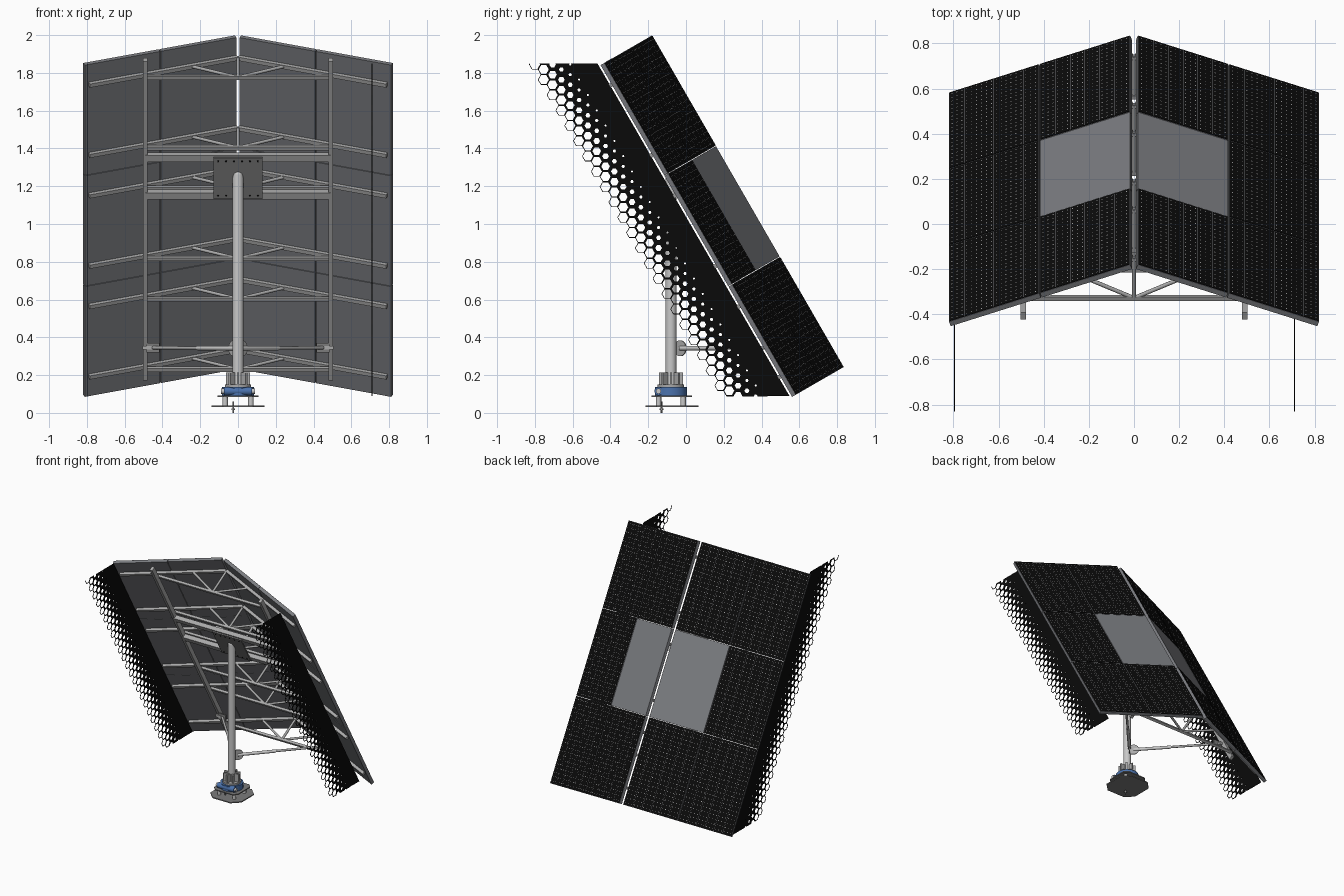
import bpy, bmesh
from math import radians, sin, cos, pi
from mathutils import Matrix, Vector

if "Cube" in bpy.data.objects:
    bpy.data.objects.remove(bpy.data.objects["Cube"])


def material(name, r, g, b):
    m = bpy.data.materials.new(name)
    m.use_nodes = True
    m.diffuse_color = (r, g, b, 1)
    bsdf = m.node_tree.nodes["Principled BSDF"]
    bsdf.inputs["Base Color"].default_value = (r, g, b, 1)
    bsdf.inputs["Roughness"].default_value = 0.6
    return m


BLACK = material("cell black", 0.003, 0.003, 0.003)
WHITE = material("contact white", 0.7, 0.7, 0.7)
GREY = material("panel grey", 0.2, 0.205, 0.22)
LIGHT = material("galvanised light", 0.58, 0.58, 0.58)
STEEL = material("frame steel", 0.4, 0.4, 0.4)
DARK = material("dark steel", 0.2, 0.2, 0.2)
BLUE = material("drive blue", 0.07, 0.17, 0.42)

WORLD = Matrix.Identity(4)
rounded = []


def finish(name, bm, mat, matrix=WORLD):
    mesh = bpy.data.meshes.new(name)
    bm.to_mesh(mesh)
    bm.free()
    mesh.materials.append(mat)
    ob = bpy.data.objects.new(name, mesh)
    ob.matrix_world = matrix
    bpy.context.collection.objects.link(ob)
    return ob


def box(name, centre, size, mat, matrix=WORLD):
    bm = bmesh.new()
    bmesh.ops.create_cube(bm, size=1)
    bmesh.ops.scale(bm, vec=size, verts=bm.verts)
    bmesh.ops.translate(bm, vec=centre, verts=bm.verts)
    return finish(name, bm, mat, matrix)


def rod(name, a, b, r, mat, matrix=WORLD, sides=20):
    a, b = Vector(a), Vector(b)
    d = b - a
    bm = bmesh.new()
    bmesh.ops.create_cone(bm, cap_ends=True, segments=sides, radius1=r, radius2=r, depth=d.length)
    turn = Vector((0, 0, 1)).rotation_difference(d).to_matrix().to_4x4()
    bmesh.ops.transform(bm, matrix=Matrix.Translation((a + b) / 2) @ turn, verts=bm.verts)
    ob = finish(name, bm, mat, matrix)
    rounded.append(ob)
    return ob


# Tilted array frame: x across, y down the slope, z out of the sunny side
TILT = radians(60)
ARRAY = Matrix.Translation((0, -0.18, 2.0)) @ Matrix.Rotation(-TILT, 4, "X")
WING_ANGLE = radians(20)
PANEL_W, PANEL_L = 0.429, 0.677
CELL_W, CELL_L = 0.0695, 0.0665
purlin_rows = [row * PANEL_L + off for row in range(3) for off in (0.12, 0.55)]


def quad(bm, x, y, w, l, h):
    bm.faces.new([bm.verts.new((x + i * w / 2, y + j * l / 2, h))
                  for i, j in ((-1, -1), (1, -1), (1, 1), (-1, 1))])


def solar_panel(label, side, col, row, matrix):
    cx, cy = side * (col + 0.5) * PANEL_W, (row + 0.5) * PANEL_L
    box(label + "_panel_body", (cx, cy, -0.012), (PANEL_W - 0.004, PANEL_L - 0.003, 0.024), GREY, matrix)
    if row == 1 and col == 0:
        return
    box(label + "_cell_sheet", (cx, cy, 0.001), (PANEL_W - 0.01, PANEL_L - 0.008, 0.003), BLACK, matrix)
    # White contact dots and fine grey cell gaps
    dots, gaps = bmesh.new(), bmesh.new()
    for i in range(18):
        for j in range(20):
            quad(dots, cx + (i - 8.5) * CELL_W / 3, cy + (j - 9.5) * CELL_L / 2, 0.004, 0.005, 0.0032)
    for i in range(-2, 3):
        quad(gaps, cx + i * CELL_W, cy, 0.0015, PANEL_L - 0.012, 0.003)
    finish(label + "_contact_dots", dots, WHITE, matrix)
    finish(label + "_cell_gaps", gaps, GREY, matrix)


for side, word in ((1, "left"), (-1, "right")):
    wing = ARRAY @ Matrix.Translation((side * 0.015, 0, 0)) @ Matrix.Rotation(side * WING_ANGLE, 4, "Y")
    for row in range(3):
        for col in range(2):
            solar_panel(f"{word}_{row}_{col}", side, col, row, wing)
    # Purlins behind each wing
    for v in purlin_rows:
        box(word + "_purlin", (side * 0.418, v, -0.036), (0.835, 0.022, 0.022), STEEL, wing)
    # Rafter
    box(word + "_rafter", (side * 0.49, 0.975, -0.263), (0.024, 1.95, 0.036), STEEL, ARRAY)

# Trusses tying the wings together
for v in purlin_rows:
    box("cross_tube", (0, v, -0.24), (0.98, 0.02, 0.02), STEEL, ARRAY)
    rod("king_post", (0, v, -0.24), (0, v, -0.03), 0.009, STEEL, ARRAY, 12)
    for side in (1, -1):
        rod("truss_diagonal", (0, v, -0.24), (side * 0.24, v, -0.125), 0.009, STEEL, ARRAY, 12)

# Main beams and mounting plate
for v in (0.592, 0.82):
    box("main_beam", (0, v, -0.268), (0.98, 0.04, 0.035), STEEL, ARRAY)
box("mount_plate", (0, 0.705, -0.292), (0.26, 0.25, 0.01), DARK, ARRAY)
for v in (0.6, 0.81):
    for i in range(6):
        x = (i - 2.5) * 0.042
        rod("mount_bolt", (x, v, -0.3), (x, v, -0.295), 0.005, BLACK, ARRAY, 8)

# Mast with domed top
MY = -0.08
rod("mast", (0, MY, 0.13), (0, MY, 1.26), 0.029, LIGHT, sides=32)
bm = bmesh.new()
bmesh.ops.create_uvsphere(bm, u_segments=32, v_segments=12, radius=0.029)
bmesh.ops.translate(bm, vec=(0, MY, 1.26), verts=bm.verts)
rounded.append(finish("mast_cap", bm, LIGHT))

# Tilt struts with round brackets at the mast and plates at the rafters
for side in (1, -1):
    start, end = Vector((side * 0.02, -0.03, 0.342)), Vector((side * 0.45, 0.44, 0.345))
    along = (end - start).normalized()
    normal = along.cross(Vector((0, 0, 1))) * 0.004
    rod("strut", start, end, 0.009, STEEL)
    rod("strut_sleeve", start, start.lerp(end, 0.45), 0.012, LIGHT)
    rod("strut_bracket", start - normal, start + normal, 0.042, STEEL, sides=24)
    box("strut_end_plate", end, (0.07, 0.012, 0.05), DARK)
    box("strut_end_link", end + Vector((side * 0.03, 0.01, 0)), (0.05, 0.04, 0.02), STEEL)


# Perforated side screens, hexagonal holes shrinking toward the panels
def side_screen(name, x):
    pitch = 0.054
    holes = (0.88, 0.86, 0.74, 0.57, 0.42, 0.29, 0.19)
    bm = bmesh.new()

    def ring(y, z, r):
        return [bm.verts.new((x, y + r * cos(k * pi / 3), z + r * sin(k * pi / 3))) for k in range(6)]

    for i in range(34):
        for j in range(-1, 36):
            y = -0.80 + i * pitch * sin(TILT)
            z = 1.845 - (j + 0.5 * (i % 2)) * pitch
            t = (y + 0.83) * sin(TILT) + (z - 1.85) * cos(TILT)
            if not 0.015 < t < 0.42:
                continue
            k = round((t - 0.0235) / (pitch / 2))
            outer = ring(y, z, pitch / 3 ** 0.5)
            if k < len(holes):
                inner = ring(y, z, pitch / 3 ** 0.5 * holes[k])
                for a in range(6):
                    b = (a + 1) % 6
                    bm.faces.new((outer[a], outer[b], inner[b], inner[a]))
            else:
                bm.faces.new(outer)
    bmesh.ops.remove_doubles(bm, verts=bm.verts, dist=0.0005)
    inner_edge = ARRAY @ Vector((0, 0, -0.325))
    for co, no in (((0, 0, 1.85), (0, 0, 1)), ((0, 0, 0.09), (0, 0, -1)),
                   (inner_edge, (0, sin(TILT), cos(TILT)))):
        bmesh.ops.bisect_plane(bm, geom=bm.verts[:] + bm.edges[:] + bm.faces[:],
                               plane_co=co, plane_no=no, clear_outer=True)
    ob = finish(name, bm, BLACK)
    mod = ob.modifiers.new("thickness", "SOLIDIFY")
    mod.thickness, mod.offset = 0.004, 0


side_screen("left_screen", 0.71)
side_screen("right_screen", -0.795)


# Base plates with cut corners
def base_plate(name, z, half, cut, mat):
    bm = bmesh.new()
    pts = []
    for sx, sy in ((1, 1), (-1, 1), (-1, -1), (1, -1)):
        pair = [(sx * half, sy * (half - cut)), (sx * (half - cut), sy * half)]
        pts += pair if sx * sy > 0 else pair[::-1]
    face = bm.faces.new([bm.verts.new((px, py - 0.075, z)) for px, py in pts])
    top = bmesh.ops.extrude_face_region(bm, geom=[face])["geom"]
    bmesh.ops.translate(bm, vec=(0, 0, 0.008), verts=[v for v in top if isinstance(v, bmesh.types.BMVert)])
    bmesh.ops.recalc_face_normals(bm, faces=bm.faces)
    finish(name, bm, mat)


base_plate("ground_plate", 0.032, 0.14, 0.06, DARK)
base_plate("drive_plate", 0.084, 0.108, 0.03, DARK)
for sx in (-1, 1):
    for sy in (-1, 1):
        rod("base_leg", (sx * 0.068, MY + sy * 0.065, 0.038), (sx * 0.068, MY + sy * 0.065, 0.086), 0.014, LIGHT)
rod("anchor_bolt", (-0.025, -0.13, 0), (-0.025, -0.13, 0.06), 0.005, DARK, sides=12)
rod("anchor_nut", (-0.025, -0.13, 0.014), (-0.025, -0.13, 0.024), 0.011, STEEL, sides=6)

# Slewing drive with worm housing
rod("slew_ring", (0, MY, 0.092), (0, MY, 0.137), 0.085, BLUE, sides=40)
rod("worm_housing", (-0.075, -0.145, 0.115), (0.075, -0.145, 0.115), 0.022, BLUE)
rod("worm_shaft", (-0.09, -0.145, 0.115), (0.09, -0.145, 0.115), 0.014, LIGHT)
rod("mast_flange", (0, MY, 0.137), (0, MY, 0.15), 0.07, STEEL, sides=32)

# Gussets around the foot of the mast
for k in range(8):
    spin = Matrix.Translation((0, MY, 0)) @ Matrix.Rotation(k * pi / 4, 4, "Z")
    box("mast_gusset", (0.044, 0, 0.178), (0.04, 0.012, 0.07), STEEL, spin)

# Smooth the round parts, keeping sharp rims
bpy.ops.object.select_all(action="DESELECT")
for ob in rounded:
    ob.select_set(True)
bpy.context.view_layer.objects.active = rounded[0]
bpy.ops.object.shade_smooth_by_angle(angle=radians(35))
